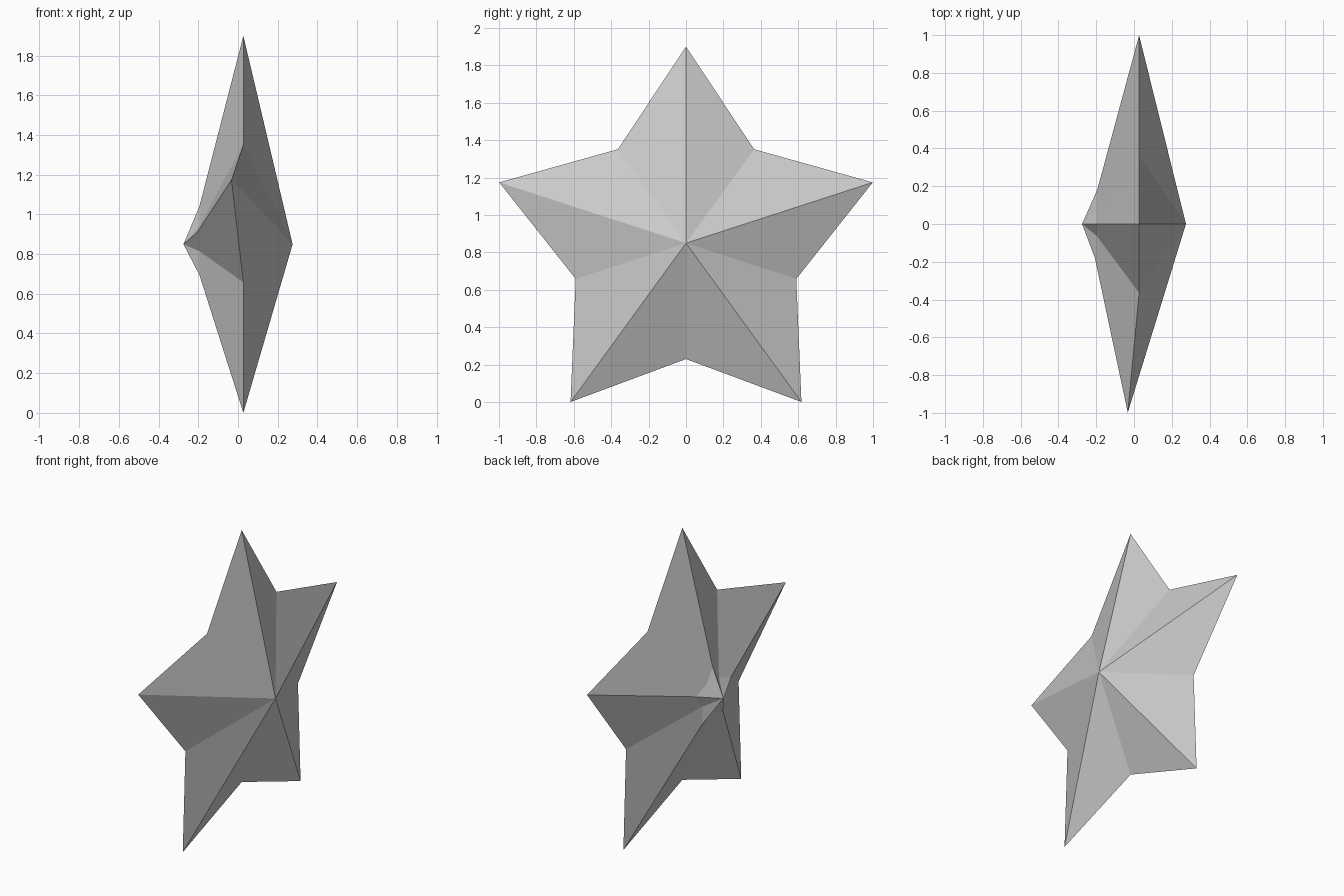
import bpy, bmesh
from math import sin, cos, pi

if "Cube" in bpy.data.objects:
    bpy.data.objects.remove(bpy.data.objects["Cube"])

CZ = 0.85            # height of the star centre
RIM_X = 0.027        # plane of the outline
TIP_R, VALLEY_R = 1.05, 0.62
BOSS = 0.18          # size of the small raised star around the left apex


def star_ring(bm, scale, x):
    """Ten alternating tip / valley points in the YZ plane."""
    ring = []
    for i in range(10):
        a = pi / 2 + i * pi / 5
        r = scale * (TIP_R if i % 2 == 0 else VALLEY_R)
        ring.append(bm.verts.new((x, r * cos(a), CZ + r * sin(a))))
    return ring


def fan(bm, ring, apex):
    for i in range(10):
        bm.faces.new((ring[i], ring[(i + 1) % 10], apex))


bm = bmesh.new()
# Outline, with the arm towards -y bent slightly to the left
rim = star_ring(bm, 1.0, RIM_X)
rim[2].co.x = -0.033

# Plain faceted right side
fan(bm, rim, bm.verts.new((0.275, 0, CZ)))

# Left side: shallower arms rising to a steeper small star at the apex
boss = star_ring(bm, BOSS, -0.195)
boss[2].co.x = -0.207
for i in range(10):
    j = (i + 1) % 10
    # split each arm facet along the tip side
    if i % 2 == 0:
        bm.faces.new((rim[i], rim[j], boss[j]))
        bm.faces.new((rim[i], boss[j], boss[i]))
    else:
        bm.faces.new((rim[i], rim[j], boss[i]))
        bm.faces.new((rim[j], boss[j], boss[i]))
fan(bm, boss, bm.verts.new((-0.275, 0, CZ)))

bmesh.ops.recalc_face_normals(bm, faces=bm.faces)
mesh = bpy.data.meshes.new("star")
bm.to_mesh(mesh)
bm.free()
star = bpy.data.objects.new("star", mesh)
bpy.context.collection.objects.link(star)
# Rest the lower tips on the ground
star.location.z = -min(v.co.z for v in mesh.vertices)
